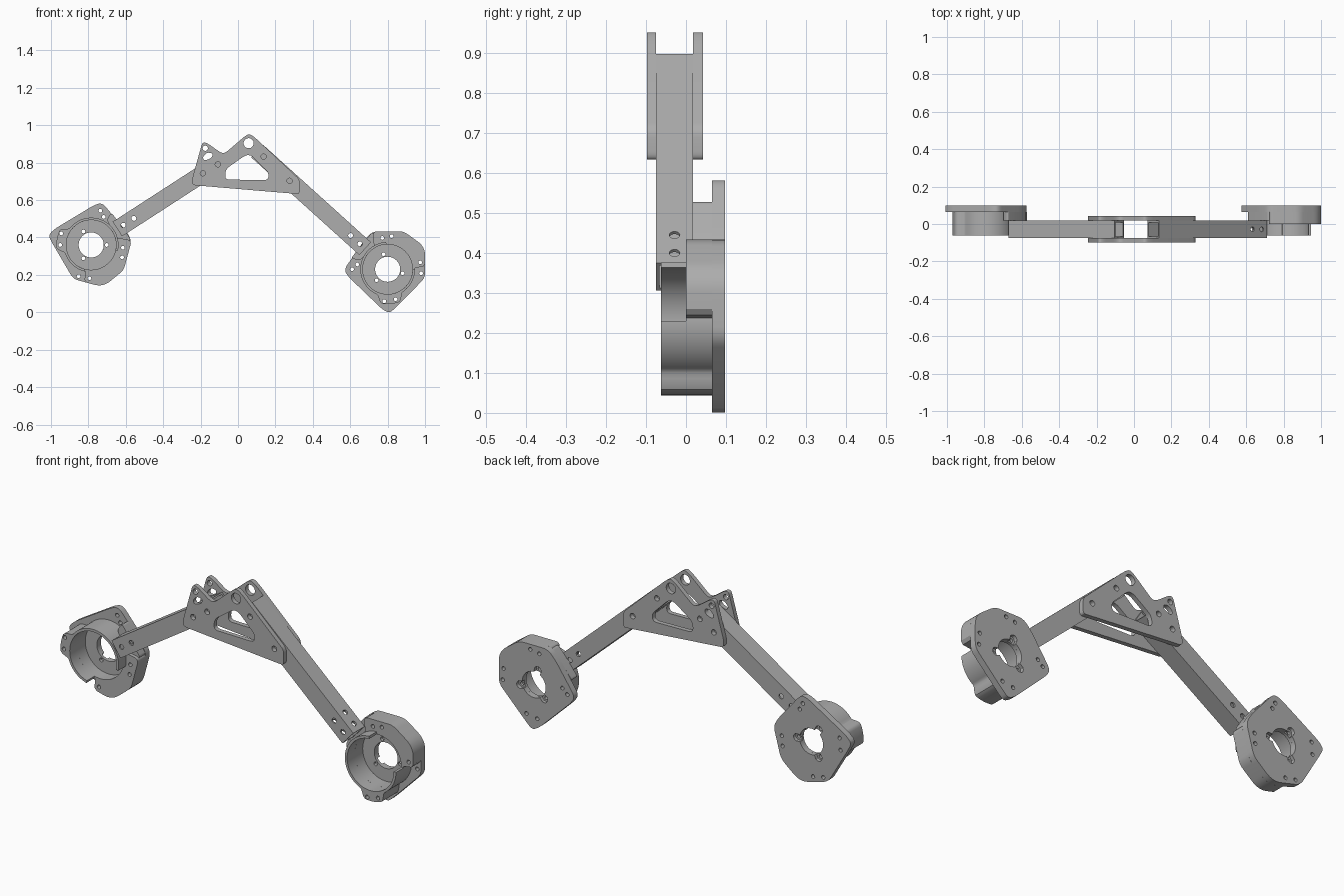
import bpy, bmesh
from math import sin, cos, radians, atan2, hypot, pi
from mathutils import Matrix, Vector

cube = bpy.data.objects.get("Cube")
if cube:
    bpy.data.objects.remove(cube, do_unlink=True)

grey = bpy.data.materials.new("machined grey")
grey.use_nodes = True
COLOUR = (0.42, 0.42, 0.42, 1)
grey.diffuse_color = COLOUR
grey.node_tree.nodes["Principled BSDF"].inputs["Base Color"].default_value = COLOUR


def polar(r, deg):
    return (r * cos(radians(deg)), r * sin(radians(deg)))


def circle(x, z, r, n=24):
    return [(x + r * cos(2 * pi * i / n), z + r * sin(2 * pi * i / n)) for i in range(n)]


def rounded(points, r):
    """Round the corners of a closed outline."""
    out = []
    for i, p in enumerate(points):
        p = Vector(p)
        ends = []
        for q in (points[i - 1], points[(i + 1) % len(points)]):
            d = Vector(q) - p
            ends.append(p + d.normalized() * min(r, d.length * 0.45))
        a, b = ends
        for k in range(6):
            t = k / 5
            out.append(tuple(a * (1 - t) ** 2 + p * 2 * t * (1 - t) + b * t * t))
    return out


def slab(outlines, y0, y1, matrix=Matrix()):
    """Extrude front-plane outlines (first is outer, rest are holes) along y."""
    curve = bpy.data.curves.new("profile", "CURVE")
    curve.dimensions = "2D"
    curve.fill_mode = "BOTH"
    curve.extrude = (y1 - y0) / 2
    for pts in outlines:
        s = curve.splines.new("POLY")
        s.points.add(len(pts) - 1)
        for sp, (x, z) in zip(s.points, pts):
            sp.co = (x, z, 0, 1)
        s.use_cyclic_u = True
    tmp = bpy.data.objects.new("profile", curve)
    mesh = bpy.data.meshes.new_from_object(tmp)
    bpy.data.objects.remove(tmp)
    bpy.data.curves.remove(curve)
    mesh.transform(matrix @ Matrix.Translation((0, (y0 + y1) / 2, 0))
                   @ Matrix.Rotation(pi / 2, 4, "X"))
    return mesh


def part(name, meshes):
    """Merge slabs into one named, shaded object."""
    bm = bmesh.new()
    for m in meshes:
        one = bmesh.new()
        one.from_mesh(m)
        bmesh.ops.remove_doubles(one, verts=one.verts, dist=0.00005)
        bmesh.ops.recalc_face_normals(one, faces=one.faces)
        one.to_mesh(m)
        one.free()
        bm.from_mesh(m)
        bpy.data.meshes.remove(m)
    mesh = bpy.data.meshes.new(name)
    bm.to_mesh(mesh)
    bm.free()
    mesh.materials.clear()
    mesh.materials.append(grey)
    for f in mesh.polygons:
        f.material_index = 0
    ob = bpy.data.objects.new(name, mesh)
    bpy.context.collection.objects.link(ob)
    bpy.ops.object.select_all(action="DESELECT")
    ob.select_set(True)
    bpy.context.view_layer.objects.active = ob
    bpy.ops.object.shade_smooth_by_angle(angle=radians(30))
    return ob


# Pair of gusset plates
gusset = rounded([(-.245, .68), (-.245, .715), (-.19, .91), (-.165, .905), (-.095, .855),
                  (-.07, .85), (.035, .94), (.06, .955), (.09, .935), (.33, .71),
                  (.33, .632), (.3, .634)], .022)
window = rounded([(-.07, .71), (-.066, .765), (.04, .84), (.07, .84), (.165, .745), (.16, .706)], .025)
slot = rounded([(-.19, .83), (-.165, .855), (-.135, .85), (-.14, .825), (-.18, .81)], .018)
gusset_holes = [circle(x, z, .014) for x, z in
                ((-.175, .877), (-.108, .791), (-.188, .743), (.137, .832), (.276, .703))]
gusset_cut = [gusset, window, slot, circle(.057, .904, .027)] + gusset_holes
part("front_gusset", [slab(gusset_cut, -.098, -.075)])
part("back_gusset", [slab(gusset_cut, .018, .042)])


# Hollow square arms, from the lower end to the upper end
def arm(name, low, high, drilled):
    length = hypot(high[0] - low[0], high[1] - low[1])
    angle = atan2(high[1] - low[1], high[0] - low[0])
    frame = Matrix.Translation((low[0], -.0285, low[1])) @ Matrix.Rotation(-angle, 4, "Y")
    half, wall = .0463, .009
    walls = []
    for k in range(4):
        w = half if k % 2 == 0 else half - wall
        outlines = [[(0, -w), (length, -w), (length, w), (0, w)]]
        if k in drilled:
            outlines += [circle(d, 0, .013) for d in (.038, .105)]
        walls.append(slab(outlines, -half, -half + wall,
                          frame @ Matrix.Rotation(k * pi / 2, 4, "X")))
    part(name, walls)


arm("right_arm", (-.645, .445), (-.078, .812), (0, 2))
arm("left_arm", (.68, .34), (.102, .862), (0, 1, 2, 3))

# Motor housing, described around its bore centre
BORE = .133
base_plate = rounded([(-.232, .0), (-.215, -.035), (-.03, -.213), (.01, -.235), (.045, -.203),
                      (.201, -.045), (.201, .095), (.18, .135), (.085, .203),
                      (-.08, .203), (-.125, .155)], .03)
screws = {a: circle(*polar(r, a), .01, 16) for a, r in
          ((180, .19), (171, .164), (264, .172), (285, .166),
           (353, .18), (12, .178), (83, .178), (100, .17))}
mounts = [105, 225, 345]


def rim(a0, a1):
    """Outer ring wall, swelling into a screw boss at the bottom."""
    pts = []
    for a in range(a0, a1 + 1, 3):
        t = max(0, min(1, (28 - abs(a - 275)) / 14))
        pts.append(polar(.146 + .04 * t * t * (3 - 2 * t), a))
    return pts


def keyhole():
    """Centre hole opened out by three mounting recesses."""
    pts = []
    for a in range(0, 360, 2):
        d = min(abs((a - m + 180) % 360 - 180) for m in mounts)
        pts.append(polar(.102 - .00008 * d * d if d < 15 else .067, a))
    return pts


def housing(name, x, z, turn):
    frame = Matrix.Translation((x, 0, z)) @ Matrix.Rotation(-radians(turn), 4, "Y")
    all_screws = list(screws.values())
    bore = circle(0, 0, BORE, 64)
    shoulder = [(.19, .014), (.201, .03)] + rounded(
        [(.201, .03), (.201, .095), (.18, .135), (.085, .203), (-.08, .203), (-.075, .14)], .025)[6:30]
    body = shoulder + rim(120, 363)
    ring = rim(93, 360) + [polar(BORE, a) for a in range(360, 92, -3)]
    pad = rounded([(-.08, .2), (-.12, .155), (-.195, .06), (-.15, .045),
                   (-.1, .1), (-.03, .15)], .015)
    part(name, [
        slab([base_plate, keyhole()] + all_screws, .08, .098, frame),
        slab([base_plate, circle(0, 0, .067, 48)] + all_screws
             + [circle(*polar(.083, m), .01, 16) for m in mounts], .065, .08, frame),
        slab([body, bore] + [screws[a] for a in (264, 285, 12, 83, 100)], 0, .065, frame),
        slab([ring, screws[264], screws[285]], -.062, 0, frame),
        slab([pad], .018, .065, frame)])


housing("left_motor_housing", .80, .23, 0)
housing("right_motor_housing", -.785, .36, -105)
